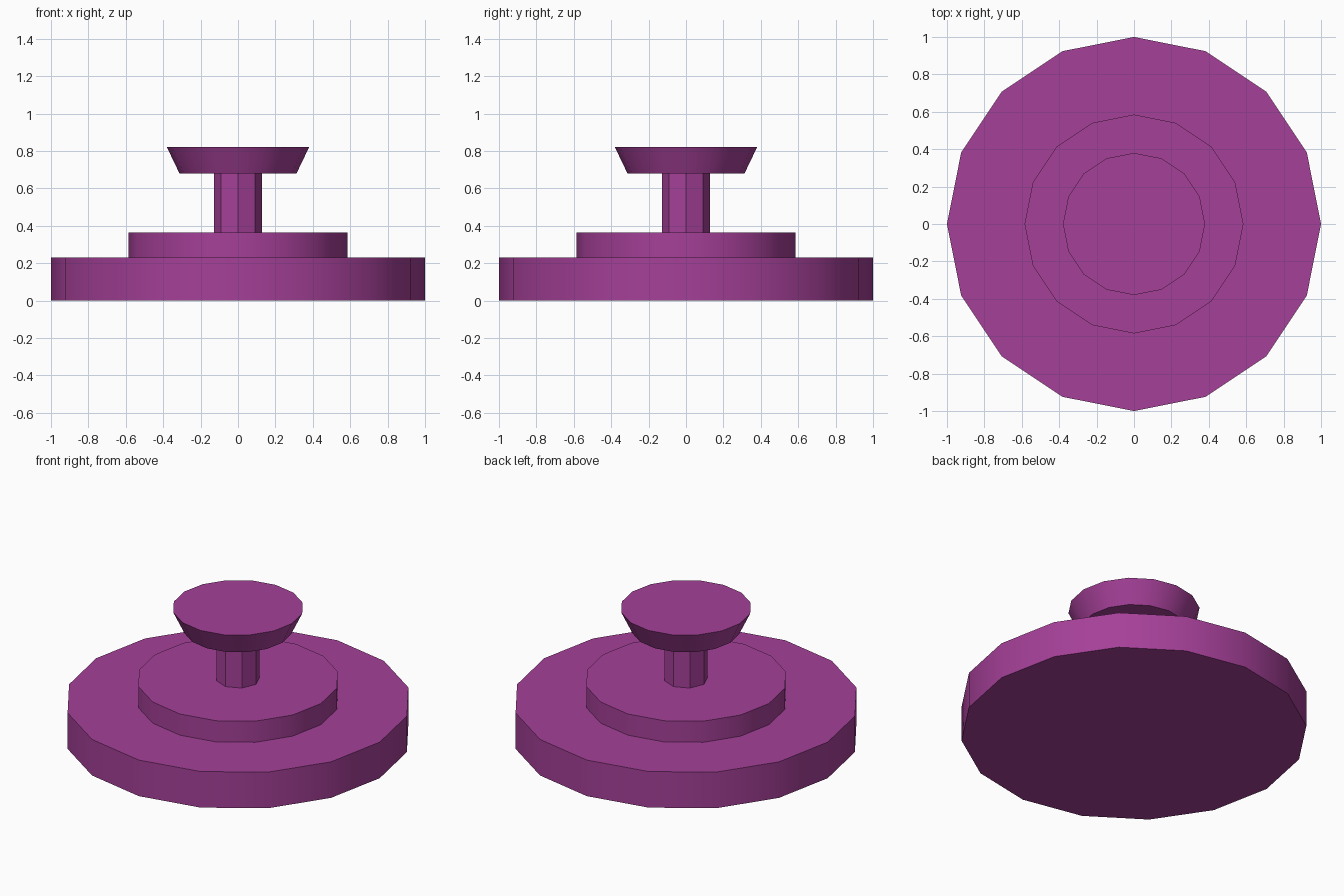
import bpy, math

if "Cube" in bpy.data.objects:
    bpy.data.objects.remove(bpy.data.objects["Cube"])

purple = bpy.data.materials.new("purple")
purple.diffuse_color = (0.376, 0.051, 0.314, 1)
purple.use_nodes = True
purple.node_tree.nodes["Principled BSDF"].inputs["Base Color"].default_value = purple.diffuse_color


def disc(name, sides, r_bottom, r_top, z0, z1):
    """Closed, optionally tapered prism with a corner on the +x axis."""
    verts = []
    for r, z in ((r_bottom, z0), (r_top, z1)):
        for i in range(sides):
            a = 2 * math.pi * i / sides
            verts.append((r * math.cos(a), r * math.sin(a), z))
    faces = [tuple(reversed(range(sides))), tuple(range(sides, 2 * sides))]
    for i in range(sides):
        j = (i + 1) % sides
        faces.append((i, j, sides + j, sides + i))
    mesh = bpy.data.meshes.new(name)
    mesh.from_pydata(verts, [], faces)
    mesh.materials.append(purple)
    obj = bpy.data.objects.new(name, mesh)
    bpy.context.collection.objects.link(obj)
    bpy.ops.object.select_all(action='DESELECT')
    obj.select_set(True)
    bpy.context.view_layer.objects.active = obj
    bpy.ops.object.shade_smooth_by_angle(angle=math.radians(30))
    return obj


# wide base, raised step, octagonal stem and flared knob
disc("base", 16, 1.0, 1.0, 0.0, 0.23)
disc("step", 16, 0.585, 0.585, 0.23, 0.365)
disc("stem", 8, 0.127, 0.127, 0.365, 0.68)
disc("knob", 16, 0.313, 0.38, 0.68, 0.82)
